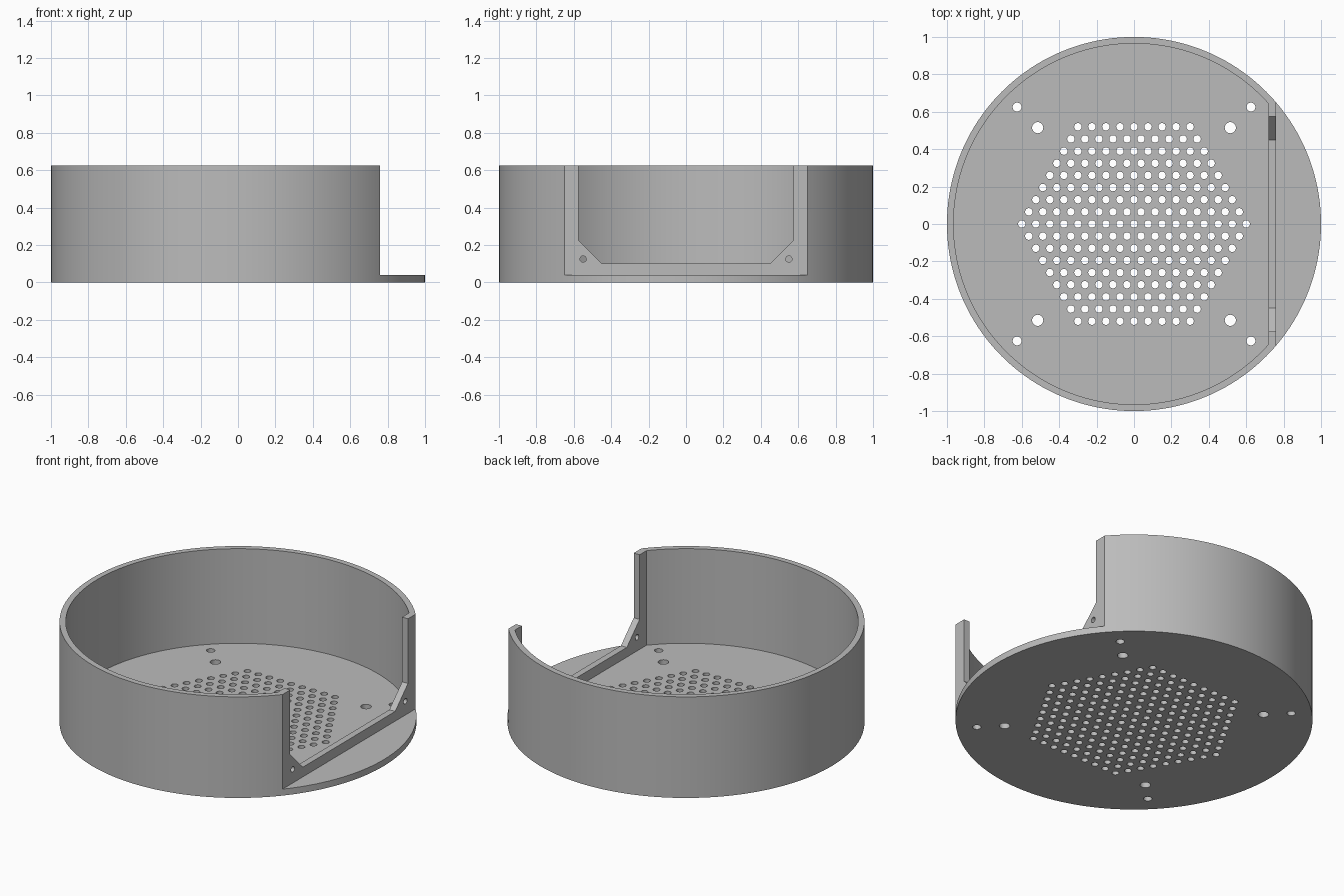
import bpy, bmesh, math
from mathutils import Vector

cube = bpy.data.objects.get("Cube")
if cube:
    bpy.data.objects.remove(cube, do_unlink=True)

HEIGHT, FLOOR = 0.625, 0.04
R_OUT, R_IN = 1.0, 0.965
PANEL_OUT, PANEL_IN = 0.76, 0.72
TOP = HEIGHT + 0.2


def circle(r, n, cx=0, cy=0):
    return [(cx + r * math.cos(2 * math.pi * i / n),
             cy + r * math.sin(2 * math.pi * i / n)) for i in range(n)]


def prisms(name, outlines, lo, hi, along_x=False):
    """Extrude closed outlines from lo to hi, along z or along x."""
    bm = bmesh.new()
    for pts in outlines:
        place = (lambda a, b, t: (t, a, b)) if along_x else (lambda a, b, t: (a, b, t))
        face = bm.faces.new([bm.verts.new(place(a, b, lo)) for a, b in pts])
        grown = bmesh.ops.extrude_face_region(bm, geom=[face])["geom"]
        verts = [v for v in grown if isinstance(v, bmesh.types.BMVert)]
        step = Vector((hi - lo, 0, 0)) if along_x else Vector((0, 0, hi - lo))
        bmesh.ops.translate(bm, verts=verts, vec=step)
    bmesh.ops.recalc_face_normals(bm, faces=bm.faces)
    mesh = bpy.data.meshes.new(name)
    bm.to_mesh(mesh)
    bm.free()
    obj = bpy.data.objects.new(name, mesh)
    bpy.context.collection.objects.link(obj)
    return obj


def cut(body, cutter):
    cutter.hide_render = True
    mod = body.modifiers.new("cut", 'BOOLEAN')
    mod.operation, mod.solver, mod.object = 'DIFFERENCE', 'EXACT', cutter
    bpy.context.view_layer.objects.active = body
    bpy.ops.object.modifier_apply(modifier=mod.name)
    bpy.data.objects.remove(cutter, do_unlink=True)


# Round housing
housing = prisms("round_housing", [circle(R_OUT, 160)], 0, HEIGHT)

# Ledge outside the flat panel
ledge = [(PANEL_OUT, -1.2), (1.2, -1.2), (1.2, 1.2), (PANEL_OUT, 1.2)]
cut(housing, prisms("ledge_cutter", [ledge], FLOOR, TOP))

# Hollow interior: an arc closed by the inside of the flat panel
half = math.acos(PANEL_IN / R_IN)
steps = 120
arc = [half + (2 * math.pi - 2 * half) * i / steps for i in range(steps + 1)]
hollow = [(R_IN * math.cos(a), R_IN * math.sin(a)) for a in arc]
cut(housing, prisms("hollow_cutter", [hollow], FLOOR, TOP))

# Panel opening with chamfered lower corners
opening = [(-0.575, TOP), (-0.575, 0.225), (-0.45, 0.1),
           (0.45, 0.1), (0.575, 0.225), (0.575, TOP)]
cut(housing, prisms("opening_cutter", [opening], 0.6, 0.9, along_x=True))

# Panel screw holes
screws = [circle(0.017, 16, s * 0.55, 0.125) for s in (-1, 1)]
cut(housing, prisms("panel_hole_cutter", screws, 0.66, 0.8, along_x=True))

# Floor: hexagonal grille and mounting holes
holes = []
RINGS, PITCH = 8, 0.075
for row in range(-RINGS, RINGS + 1):
    count = 2 * RINGS + 1 - abs(row)
    for k in range(count):
        x = (k - (count - 1) / 2) * PITCH
        holes.append(circle(0.02, 16, x, row * PITCH * math.sqrt(3) / 2))
for pos, r in ((0.515, 0.03), (0.625, 0.024)):
    for sx in (-1, 1):
        for sy in (-1, 1):
            holes.append(circle(r, 20, sx * pos, sy * pos))
cut(housing, prisms("floor_hole_cutter", holes, -0.1, 0.1))

# Grey plastic
mat = bpy.data.materials.new("grey_plastic")
mat.use_nodes = True
grey = (0.5, 0.5, 0.5, 1)
mat.diffuse_color = grey
mat.node_tree.nodes["Principled BSDF"].inputs["Base Color"].default_value = grey
housing.data.materials.clear()
housing.data.materials.append(mat)

bpy.ops.object.select_all(action='DESELECT')
housing.select_set(True)
bpy.context.view_layer.objects.active = housing
bpy.ops.object.shade_smooth_by_angle(angle=math.radians(30))
